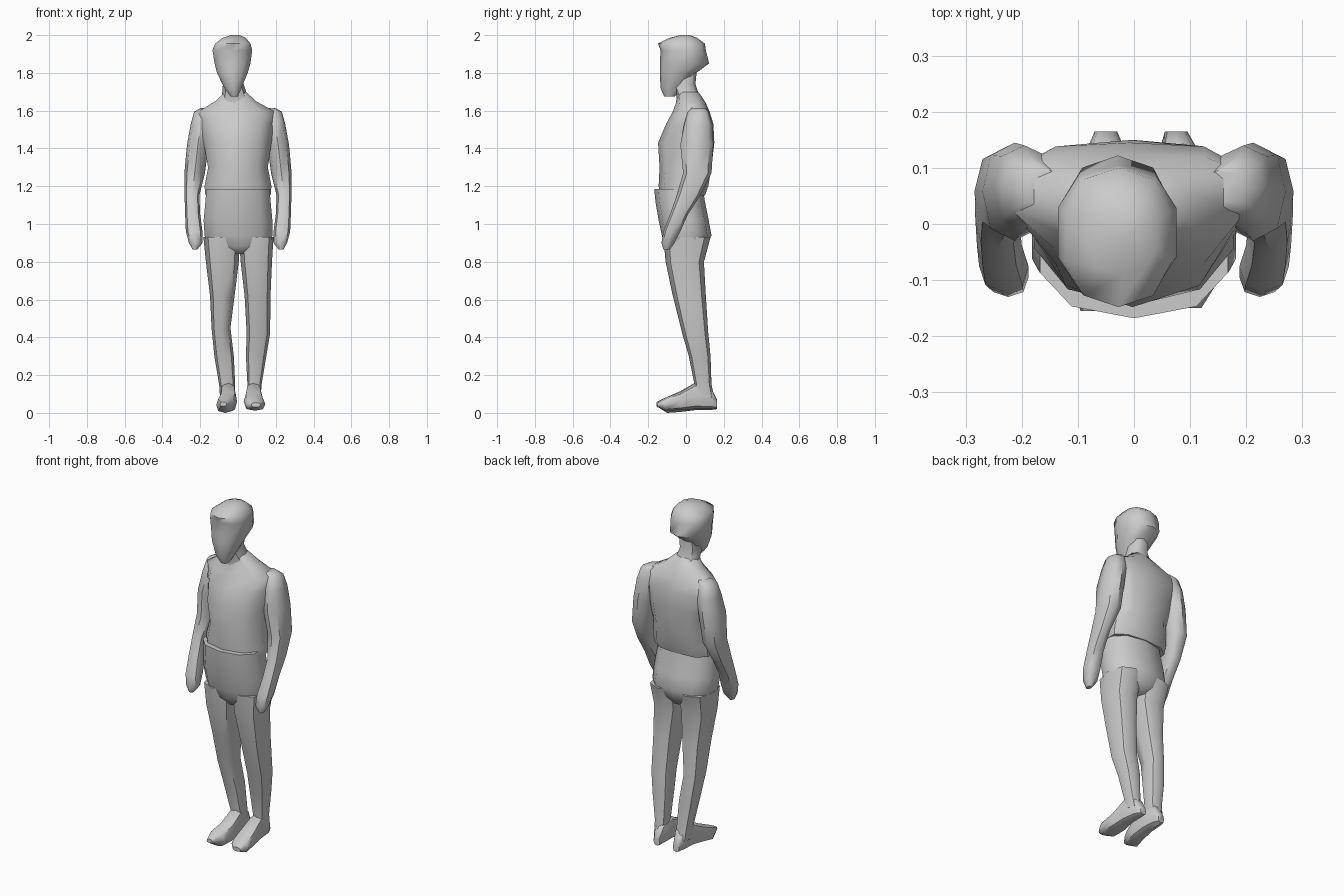
import bpy, bmesh, math


def loft(name, rings, axis="z", n=10, power=0.85, mirror_x=False):
    """Skin rounded sections: (position, x0, x1, d0, d1[, bend]) along z or y."""
    bm = bmesh.new()
    loops = []
    for r in rings:
        t, x0, x1, d0, d1 = r[:5]
        bend = r[5] if len(r) > 5 else 0
        loop = []
        for i in range(n):
            a = 2 * math.pi * (i + 0.5) / n + math.pi / 2 - math.pi / n
            c, s = math.cos(a), math.sin(a)
            u = math.copysign(abs(c) ** power, c)
            v = math.copysign(abs(s) ** power, s)
            x = (x0 + x1) / 2 + u * (x1 - x0) / 2
            d = (d0 + d1) / 2 + v * (d1 - d0) / 2 + bend * c * c
            if mirror_x:
                x = -x
            loop.append(bm.verts.new((x, d, t) if axis == "z" else (x, t, d)))
        loops.append(loop)
    for a, b in zip(loops, loops[1:]):
        for i in range(n):
            j = (i + 1) % n
            bm.faces.new((a[i], a[j], b[j], b[i]))
    bm.faces.new(loops[0])
    bm.faces.new(loops[-1])
    bmesh.ops.recalc_face_normals(bm, faces=bm.faces[:])
    me = bpy.data.meshes.new(name)
    bm.to_mesh(me)
    bm.free()
    ob = bpy.data.objects.new(name, me)
    bpy.context.collection.objects.link(ob)
    bpy.ops.object.select_all(action="DESELECT")
    ob.select_set(True)
    bpy.context.view_layer.objects.active = ob
    bpy.ops.object.shade_smooth_by_angle(angle=math.radians(50))
    return ob


# Head, turned slightly off centre
loft("head", [
    (1.675, -0.04, 0.0, -0.115, -0.06),
    (1.72, -0.075, 0.02, -0.135, -0.01),
    (1.80, -0.115, 0.055, -0.138, 0.055),
    (1.85, -0.128, 0.07, -0.138, 0.122),
    (1.92, -0.14, 0.08, -0.135, 0.105),
    (1.955, -0.125, 0.07, -0.148, 0.10),
    (1.985, -0.085, 0.045, -0.09, 0.06),
    (2.0, -0.04, 0.01, -0.03, 0.02)])

# Neck
loft("neck", [
    (1.60, -0.11, 0.08, -0.055, 0.10),
    (1.68, -0.085, 0.05, -0.05, 0.07),
    (1.74, -0.08, 0.03, -0.075, 0.05),
    (1.84, -0.08, 0.03, -0.08, 0.06)], n=8)

# Jacket body with flared hem
loft("jacket", [
    (1.15, -0.18, 0.18, -0.135, 0.10, 0.02),
    (1.20, -0.185, 0.185, -0.145, 0.118, 0.02),
    (1.30, -0.165, 0.165, -0.14, 0.135, 0.03),
    (1.43, -0.19, 0.185, -0.148, 0.15, 0.04),
    (1.53, -0.215, 0.20, -0.105, 0.145, 0.04),
    (1.595, -0.22, 0.205, -0.07, 0.125, 0.03),
    (1.65, -0.125, 0.10, -0.05, 0.10, 0.01),
    (1.70, -0.07, 0.045, -0.04, 0.065)])

# Arms: one set of sections, mirrored
ARM = [
    (0.865, 0.215, 0.24, -0.12, -0.085),
    (0.90, 0.188, 0.26, -0.13, -0.06),
    (0.96, 0.188, 0.276, -0.12, -0.03),
    (1.05, 0.20, 0.28, -0.085, 0.01),
    (1.15, 0.205, 0.283, -0.05, 0.075),
    (1.27, 0.175, 0.284, -0.015, 0.135),
    (1.42, 0.155, 0.27, -0.03, 0.145),
    (1.53, 0.14, 0.25, -0.01, 0.14),
    (1.595, 0.14, 0.232, 0.01, 0.12),
    (1.615, 0.13, 0.195, 0.03, 0.10)]
for side in ("left", "right"):
    loft(side + "_arm", ARM, n=8, mirror_x=(side == "left"))

# Hips of the trousers
loft("trouser_hips", [
    (0.84, -0.06, 0.08, -0.08, 0.08),
    (0.88, -0.165, 0.175, -0.11, 0.11),
    (0.94, -0.185, 0.19, -0.128, 0.135),
    (1.02, -0.19, 0.19, -0.145, 0.12),
    (1.12, -0.18, 0.18, -0.162, 0.10),
    (1.185, -0.175, 0.175, -0.168, 0.09)])

# Trouser legs
loft("left_leg", [
    (0.08, -0.095, -0.02, 0.045, 0.15),
    (0.15, -0.10, -0.015, 0.045, 0.135),
    (0.30, -0.125, -0.022, 0.015, 0.13),
    (0.45, -0.14, -0.04, -0.025, 0.115),
    (0.62, -0.148, -0.018, -0.07, 0.105),
    (0.80, -0.17, 0.004, -0.108, 0.095),
    (0.93, -0.183, 0.01, -0.12, 0.13)], n=8)
loft("right_leg", [
    (0.08, 0.055, 0.12, 0.045, 0.15),
    (0.15, 0.05, 0.125, 0.045, 0.135),
    (0.30, 0.042, 0.15, 0.015, 0.13),
    (0.42, 0.046, 0.17, -0.02, 0.118),
    (0.62, 0.035, 0.172, -0.07, 0.105),
    (0.80, 0.014, 0.18, -0.108, 0.095),
    (0.93, 0.005, 0.188, -0.12, 0.13)], n=8)

# Shoes, lofted from toe to heel
loft("left_shoe", [
    (-0.155, -0.095, -0.06, 0.035, 0.058),
    (-0.10, -0.115, -0.02, 0.0, 0.085),
    (-0.03, -0.10, -0.005, 0.005, 0.115),
    (0.05, -0.095, -0.01, 0.015, 0.16),
    (0.13, -0.085, -0.015, 0.015, 0.14),
    (0.165, -0.07, -0.03, 0.02, 0.07)], axis="y", n=8, power=0.75)
loft("right_shoe", [
    (-0.15, 0.07, 0.12, 0.03, 0.055),
    (-0.11, 0.035, 0.145, 0.012, 0.08),
    (-0.03, 0.03, 0.135, 0.015, 0.11),
    (0.05, 0.04, 0.125, 0.02, 0.16),
    (0.13, 0.045, 0.115, 0.02, 0.14),
    (0.165, 0.055, 0.095, 0.025, 0.07)], axis="y", n=8, power=0.75)
